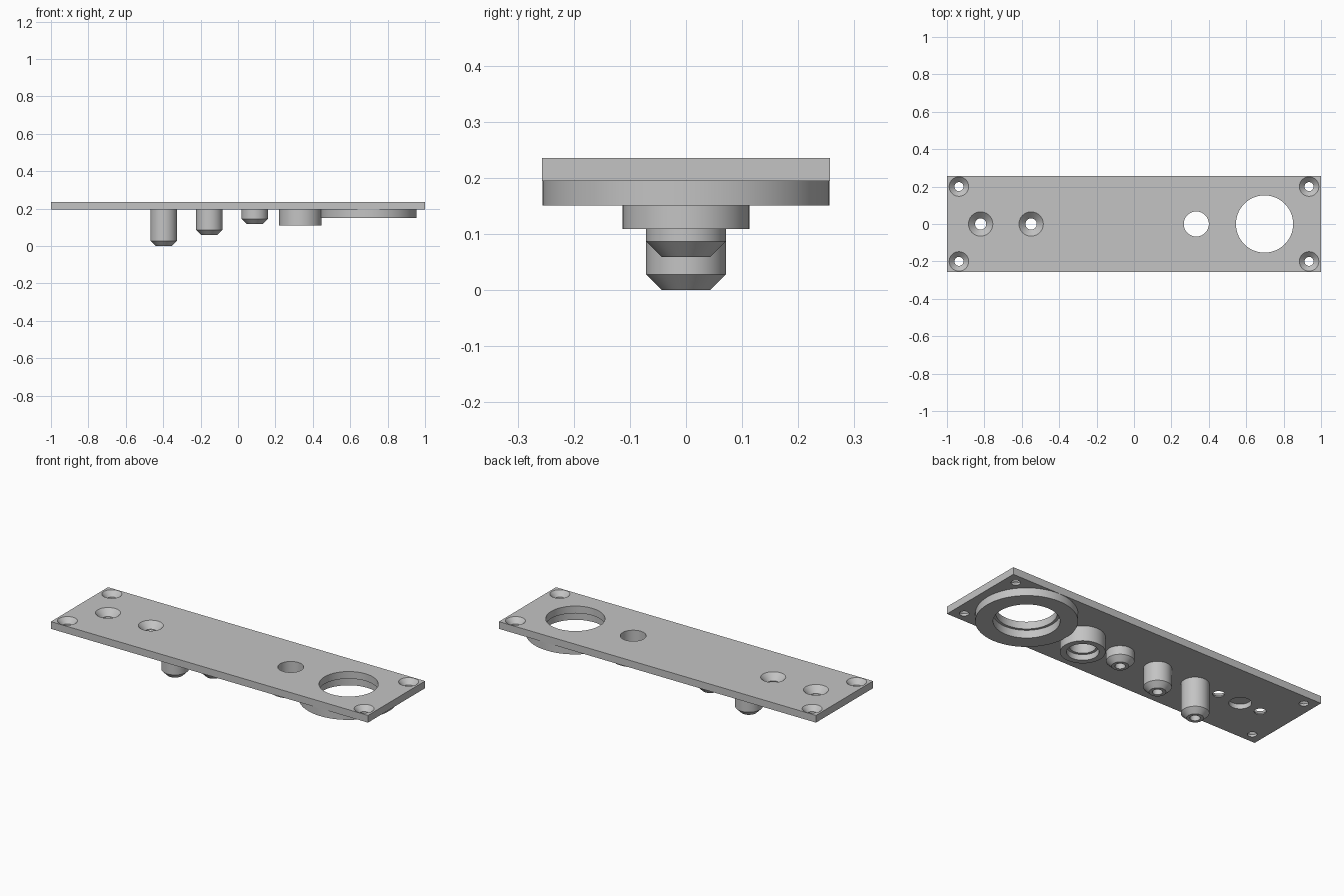
import bpy
import bmesh
import math
from mathutils import Vector

if "Cube" in bpy.data.objects:
    bpy.data.objects.remove(bpy.data.objects["Cube"], do_unlink=True)

BOTTOM, TOP = 0.195, 0.236      # plate faces
HALF_WIDTH = 0.257
OVER = 0.02                     # how far cutters stick out

grey = bpy.data.materials.new("plain grey")
grey.use_nodes = True
colour = (0.55, 0.55, 0.55, 1)
grey.diffuse_color = colour
grey.node_tree.nodes["Principled BSDF"].inputs["Base Color"].default_value = colour


def lathe(bm, profile, x, y=0, closed=False):
    """Turn a (radius, z) profile about the upright axis at x, y."""
    verts = [bm.verts.new((x + r, y, z)) for r, z in profile]
    pairs = list(zip(verts, verts[1:]))
    if closed:
        pairs.append((verts[-1], verts[0]))
    edges = [bm.edges.new(p) for p in pairs]
    bmesh.ops.spin(bm, geom=verts + edges, cent=(x, y, 0), axis=(0, 0, 1),
                   angle=math.tau, steps=64, use_merge=True)


def finish(bm, name):
    bmesh.ops.remove_doubles(bm, verts=bm.verts[:], dist=1e-5)
    bmesh.ops.recalc_face_normals(bm, faces=bm.faces[:])
    mesh = bpy.data.meshes.new(name)
    bm.to_mesh(mesh)
    bm.free()
    mesh.materials.append(grey)
    obj = bpy.data.objects.new(name, mesh)
    bpy.context.collection.objects.link(obj)
    return obj


def smooth(obj):
    bpy.ops.object.select_all(action="DESELECT")
    obj.select_set(True)
    bpy.context.view_layer.objects.active = obj
    bpy.ops.object.shade_smooth_by_angle(angle=math.radians(30))


def turned_part(name, profile, x, closed=False):
    bm = bmesh.new()
    lathe(bm, profile, x, closed=closed)
    smooth(finish(bm, name))


def straight_hole(bm, radius, x, low=BOTTOM - OVER, high=TOP + OVER):
    lathe(bm, [(0, low), (radius, low), (radius, high), (0, high)], x)


def countersunk_hole(bm, radius, head, x, y=0):
    throat = TOP - (head - radius)
    lathe(bm, [(0, BOTTOM - OVER), (radius, BOTTOM - OVER), (radius, throat),
               (head, TOP), (head, TOP + OVER), (0, TOP + OVER)], x, y)


# Flat base plate
bm = bmesh.new()
bmesh.ops.create_cube(bm, size=1)
bmesh.ops.scale(bm, vec=(2, 2 * HALF_WIDTH, TOP - BOTTOM), verts=bm.verts[:])
bmesh.ops.translate(bm, vec=Vector((0, 0, (TOP + BOTTOM) / 2)), verts=bm.verts[:])
plate = finish(bm, "base_plate")

# Cutter for every hole in the plate
BIG_X, SMALL_X = 0.698, 0.333
bm = bmesh.new()
straight_hole(bm, 0.153, BIG_X)
straight_hole(bm, 0.067, SMALL_X)
straight_hole(bm, 0.057, -0.69, high=BOTTOM + 0.027)
for x in (-0.82, -0.55):
    countersunk_hole(bm, 0.03, 0.065, x)
for x in (-0.936, 0.936):
    for y in (-0.2, 0.2):
        countersunk_hole(bm, 0.024, 0.052, x, y)
cutter = finish(bm, "hole_cutter")
cutter.hide_render = True

cut = plate.modifiers.new("holes", "BOOLEAN")
cut.operation = "DIFFERENCE"
cut.solver = "EXACT"
cut.object = cutter
bpy.ops.object.select_all(action="DESELECT")
plate.select_set(True)
bpy.context.view_layer.objects.active = plate
bpy.ops.object.modifier_apply(modifier=cut.name)
bpy.data.objects.remove(cutter, do_unlink=True)
smooth(plate)

# Large bearing seat under the big hole
turned_part("large_bearing_seat",
            [(0.167, 0.151), (0.256, 0.151), (0.256, BOTTOM), (0.167, BOTTOM)],
            BIG_X, closed=True)

# Small bearing seat with an inner ledge
turned_part("small_bearing_seat",
            [(0.081, 0.109), (0.113, 0.109), (0.113, BOTTOM),
             (0.067, BOTTOM), (0.067, 0.141), (0.081, 0.141)],
            SMALL_X, closed=True)

# Three chamfered standoffs with blind screw holes
for name, x, low in (("long", -0.397, 0), ("middle", -0.153, 0.059), ("short", 0.09, 0.118)):
    turned_part(name + "_standoff",
                [(0, BOTTOM - 0.005), (0.026, BOTTOM - 0.005), (0.026, low), (0.043, low),
                 (0.071, low + 0.028), (0.071, BOTTOM), (0, BOTTOM)], x)
